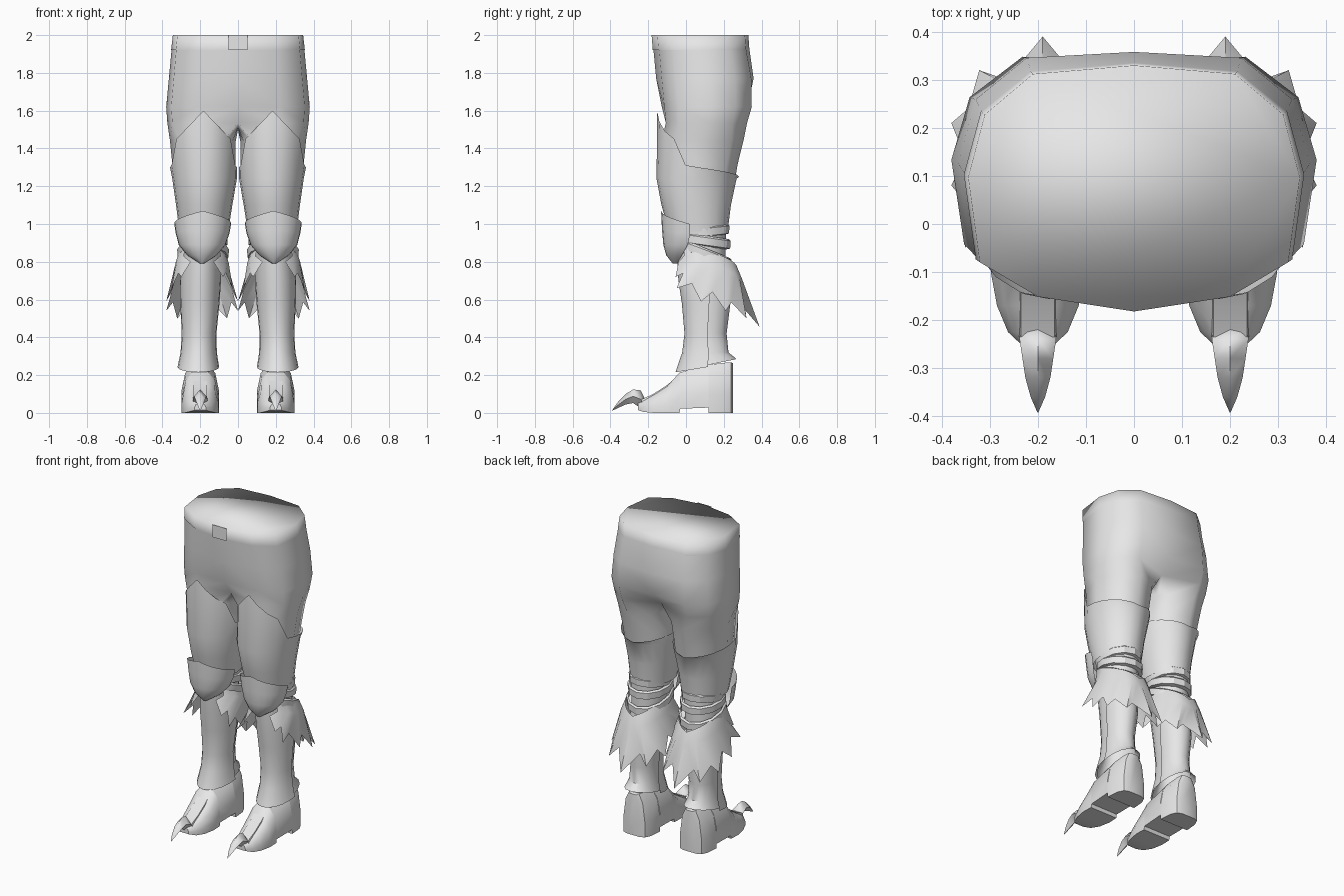
import bpy, bmesh, math

if "Cube" in bpy.data.objects:
    bpy.data.objects.remove(bpy.data.objects["Cube"])

grey = bpy.data.materials.new("light grey")
grey.diffuse_color = (0.8, 0.8, 0.8, 1)
grey.use_nodes = True
grey.node_tree.nodes["Principled BSDF"].inputs["Base Color"].default_value = grey.diffuse_color


def make(name, verts, faces, angle=40, mirror=True, merge=False):
    """Mesh object, mirrored to the other leg when asked."""
    me = bpy.data.meshes.new(name)
    me.from_pydata(verts, [], faces)
    bm = bmesh.new()
    bm.from_mesh(me)
    bmesh.ops.remove_doubles(bm, verts=bm.verts, dist=0.0005)
    bmesh.ops.recalc_face_normals(bm, faces=bm.faces)
    bm.to_mesh(me)
    bm.free()
    me.materials.append(grey)
    ob = bpy.data.objects.new(name, me)
    bpy.context.collection.objects.link(ob)
    if mirror:
        mod = ob.modifiers.new("other_side", 'MIRROR')
        mod.use_mirror_merge = merge
    bpy.ops.object.select_all(action='DESELECT')
    ob.select_set(True)
    bpy.context.view_layer.objects.active = ob
    bpy.ops.object.shade_smooth_by_angle(angle=math.radians(angle))
    return ob


def skin(rows, closed=True, caps=()):
    """Join rows of equal length with quads."""
    n = len(rows[0])
    verts = [p for r in rows for p in r]
    faces = []
    for i in range(len(rows) - 1):
        for j in range(n if closed else n - 1):
            k = (j + 1) % n
            faces.append((i * n + j, i * n + k, (i + 1) * n + k, (i + 1) * n + j))
    for c in caps:
        faces.append([c * n + j for j in range(n)])
    return verts, faces


def ring(row, n, span=math.pi):
    """Oval (z, x0, x1, y0, y1); z may depend on the angle from the front."""
    z, x0, x1, y0, y1 = row
    pts = []
    for j in range(n):
        a = -span + 2 * span * j / (n if span == math.pi else n - 1)
        pts.append(((x0 + x1) / 2 + math.sin(a) * (x1 - x0) / 2,
                    (y0 + y1) / 2 - math.cos(a) * (y1 - y0) / 2,
                    z(abs(a)) if callable(z) else z))
    return pts


def shell(name, rows, n=16, span=math.pi, angle=40):
    return make(name, *skin([ring(r, n, span) for r in rows], span == math.pi), angle)


def slope(front, back):
    return lambda a: (front + back) / 2 + (front - back) / 2 * math.cos(a)


# body outline, front centre round the side to back centre, in a unit box
OUT = [(0, -1), (.58, -.88), (.93, -.6), (1, .09), (.9, .6), (.61, .93), (0, 1)]


def body(z, hx, y0, y1, front=None, back=None):
    row = [(u * hx, (y0 + y1) / 2 + v * (y1 - y0) / 2, z) for u, v in OUT]
    if front is not None:
        row[0] = (0, front, z)
        row[-1] = (0, back, z)
    return row


# waist band with its closed top
rows = [body(1.92, .354, -.176, .336), body(2.0, .345, -.182, .33)]
rows = [r + [(-x, y, z) for x, y, z in r[-2:0:-1]] for r in rows]
make("waist_band", *skin(rows, caps=(1,)), 180, mirror=False)
# small square tab on the front of the waist
make("waist_tab", [(-.05, -.186, 1.92), (.05, -.186, 1.92), (.05, -.186, 2), (-.05, -.186, 2)],
     [(0, 1, 2, 3)], mirror=False)

# trousers: hips that run on into each thigh
torso = [body(1.93, .351, -.173, .335), body(1.77, .366, -.16, .364, -.158, .358),
         body(1.62, .38, -.145, .366, -.128, .325), body(1.535, .374, -.135, .34, -.075, .25)]
v1, f1 = skin(torso, closed=False)
first = torso[-1] + [(0, .18, 1.505), (0, .08, 1.5), (0, .0, 1.51)]
thigh = [first]
ANG = [math.radians(d) for d in (-40, 5, 45, 90, 135, 175, 220, 245, 270, 295)]
for z, x0, x1, y0, y1 in ((1.44, .012, .36, -.13, .305), (1.32, .014, .348, -.125, .275),
                          (1.18, .02, .335, -.12, .25)):
    thigh.append([((x0 + x1) / 2 + math.sin(a) * (x1 - x0) / 2,
                   (y0 + y1) / 2 - math.cos(a) * (y1 - y0) / 2, z) for a in ANG])
v2, f2 = skin(thigh)
make("trousers", v1 + v2, f1 + [[i + len(v1) for i in f] for f in f2], 80, merge=True)


# thigh guard with a pointed front
def guard_top(a):
    if a < .96:
        return 1.6 - .15 * math.sin(a) / .81
    return 1.45 - .14 * min(1, (a - .96) / .3) - .06 * max(0, a - 1.26) / 1.88


shell("thigh_guard", [(guard_top, .006, .36, -.152, .282), (1.24, .006, .348, -.156, .268),
                      (1.1, .03, .328, -.13, .238), (.96, .052, .31, -.09, .22)], 20)
# lower knee sleeve
shell("knee_sleeve", [(1.05, .055, .315, -.08, .215), (.9, .075, .3, -.05, .21),
                      (.72, .095, .29, -.02, .21)], 16)

# rounded knee cap with a peaked upper edge
S = 1.65
shell("knee_cap", [(lambda a: 1.07 - .07 * a / S, .036, .338, -.132, .15),
                   (lambda a: .97 - .02 * a / S, .045, .33, -.127, .15),
                   (.89, .066, .314, -.12, .12), (.835, .112, .27, -.105, .05),
                   (.79, .182, .2, -.07, -.03)], 13, span=S, angle=60)

# straps behind the knee
for i, (zf, zb) in enumerate(((.97, 1.0), (.96, .92), (.93, .82))):
    g = .006 * i
    shell(f"knee_strap_{i + 1}",
          [(slope(zf, zb), .07 - g, .30 + g, -.04, .22 + g),
           (slope(zf - .01, zb - .01), .06 - g, .31 + g, -.05, .23 + g),
           (slope(zf - .05, zb - .05), .062 - g, .308 + g, -.05, .228 + g),
           (slope(zf - .055, zb - .055), .08, .295, -.03, .21)], 12, angle=30)

# jagged cuff: teeth from the front round the outside to the back
C = .19
half = [(.25, -.04, .80), (.30, -.055, .72), (.315, -.015, .74), (.352, -.05, .66),
        (.338, .03, .685), (.38, .08, .59), (.352, .14, .64), (.38, .21, .54),
        (.345, .24, .585), (.322, .32, .50), (.265, .30, .56), (C, .39, .455)]
hem = half + [(2 * C - x, y, z) for x, y, z in half[-2::-1]]
top, mid = [], []
last = len(hem) - 1
for k in range(len(hem)):
    a = .75 + (2 * math.pi - 1.5) * k / last
    t = 1 - abs(2 * k / last - 1)
    s, c = math.sin(a), math.cos(a)
    top.append((C + .118 * s, .11 - .16 * c, .91 - .14 * t))
    mid.append((C + .143 * s, .12 - .18 * c, .83 - .13 * t))
make("jagged_cuff", *skin([top, mid, hem], closed=False), 50)

# boot shaft
shell("boot_shaft", [(.86, .095, .29, -.035, .2), (.7, .103, .296, -.025, .225),
                     (.58, .11, .295, -.008, .235), (.42, .125, .287, .004, .215),
                     (.32, .123, .293, -.008, .225),
                     (slope(.22, .285), .11, .31, -.046, .268)], 16)
# raised shin plate with side seams
shell("shin_plate", [(.84, .088, .297, -.05, .28), (.7, .09, .308, -.04, .28),
                     (.58, .098, .306, -.022, .26), (.42, .114, .298, -.008, .23),
                     (.32, .112, .304, -.02, .25), (slope(.215, .27), .1, .32, -.056, .28)],
      11, span=1.6)

# foot: cross-sections (y, half width, underside, top) from heel to toe
X = .2
sections = [(.25, .045, 0, .262), (.238, .075, 0, .268), (.2, .093, 0, .265),
            (.12, .1, 0, .255), (.119, .1, .028, .255), (-.03, .095, .022, .215),
            (-.035, .095, 0, .213), (-.1, .098, 0, .14), (-.17, .085, 0, .095),
            (-.225, .062, .005, .07), (-.255, .03, .015, .05)]
outline = [(-1, 0), (-1, .38), (-.8, .8), (-.45, 1), (.45, 1), (.8, .8), (1, .38), (1, 0)]
rows = [[(X + u * w, y, b + f * (t - b)) for u, f in outline] for y, w, b, t in sections]
make("foot", *skin(rows, caps=(0, len(rows) - 1)), 40)
# strip along the instep
strip = [(-.01, .222), (-.1, .148), (-.17, .102), (-.235, .072)]
rows = [[(X - .042, y, z - .03), (X - .035, y, z), (X + .035, y, z), (X + .042, y, z - .03)]
        for y, z in strip]
make("instep_strip", *skin(rows, closed=False), 30)

# curved claw on the toe, diamond in section
claw = [(-.215, .05, .036, .02), (-.24, .072, .038, .047), (-.28, .088, .032, .036),
        (-.32, .072, .026, .028), (-.36, .042, .015, .016), (-.392, .012, .001, .001)]
rows = [[(X + w * u, y, z + h * v) for u, v in ((1, 0), (0, 1), (-1, 0), (0, -1))]
        for y, z, w, h in claw]
make("toe_claw", *skin(rows, caps=(0, len(rows) - 1)), 75)
